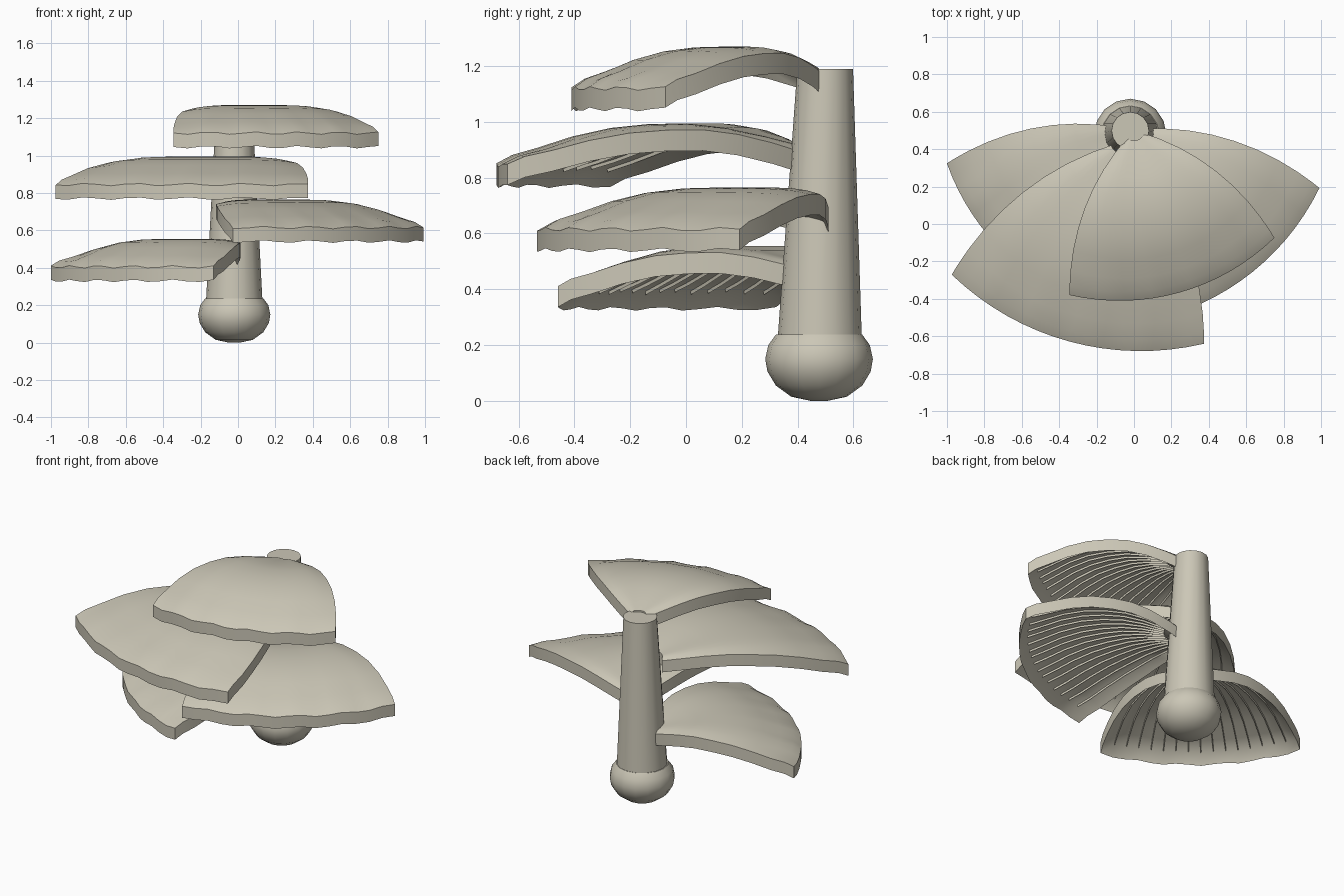
import bpy, bmesh
from math import sin, cos, pi, radians
from mathutils import Vector

if "Cube" in bpy.data.objects:
    bpy.data.objects.remove(bpy.data.objects["Cube"])

COLOUR = (0.60, 0.57, 0.47, 1)
mat = bpy.data.materials.new("pale_beige")
mat.use_nodes = True
mat.diffuse_color = COLOUR
bsdf = next(n for n in mat.node_tree.nodes if n.type == "BSDF_PRINCIPLED")
bsdf.inputs["Base Color"].default_value = COLOUR
bsdf.inputs["Roughness"].default_value = 0.8


def finish(bm, name, angle):
    """Turn a bmesh into a shaded object."""
    bmesh.ops.recalc_face_normals(bm, faces=bm.faces)
    mesh = bpy.data.meshes.new(name)
    bm.to_mesh(mesh)
    bm.free()
    mesh.materials.append(mat)
    obj = bpy.data.objects.new(name, mesh)
    bpy.context.collection.objects.link(obj)
    bpy.ops.object.select_all(action="DESELECT")
    obj.select_set(True)
    bpy.context.view_layer.objects.active = obj
    bpy.ops.object.shade_smooth_by_angle(angle=radians(angle))
    return obj


def lathe(name, profile, sides, x, y, lean=0):
    """Closed turned shape; lean shifts it back with height."""
    bm = bmesh.new()
    rings = [[bm.verts.new((x + r * cos(2 * pi * i / sides),
                            y + lean * z + r * sin(2 * pi * i / sides), z))
              for i in range(sides)] for r, z in profile]
    for a, b in zip(rings, rings[1:]):
        for i in range(sides):
            j = (i + 1) % sides
            bm.faces.new((a[i], a[j], b[j], b[i]))
    bm.faces.new(rings[0])
    bm.faces.new(rings[-1])
    return finish(bm, name, 40)


# Stem and its rounded foot
lathe("stem", [(0.152, 0.2), (0.1, 1.19)], 16, -0.02, 0.475, 0.02)
lathe("stem_bulb", [(0.03, 0), (0.1, 0.015), (0.155, 0.055), (0.185, 0.105),
                    (0.193, 0.15), (0.182, 0.2), (0.155, 0.237)], 16, -0.02, 0.477)

# Height of the cap's top surface (below its peak) along the radius
PROFILE = [(0.06, -0.07), (0.15, -0.045), (0.28, -0.015), (0.4, 0), (0.52, -0.003),
           (0.64, -0.017), (0.76, -0.048), (0.87, -0.09), (0.95, -0.118), (1, -0.15)]
COLUMNS = 16


def fan_cap(name, apex, peak, turn, size):
    """Fan-shaped bracket with a lip and radial gills beneath."""
    bm = bmesh.new()
    rows = len(PROFILE)

    def point(i, j, drop=0, shift=0):
        t, z = PROFILE[j]
        u = 2 * i / COLUMNS - 1
        a = radians(turn + u * (60 - 23 * t)) + shift
        r = t * size * (0.9 + 0.045 * u * u)
        z -= 0.025 * u ** 6 * (1 - t ** 3)
        z += 0.007 * t ** 6 * sin(i * 1.9 + turn)
        return Vector((apex[0] + r * sin(a), apex[1] - r * cos(a), peak + z - drop))

    def border(i, j):
        return i in (0, COLUMNS) or j in (0, rows - 1)

    top = [[bm.verts.new(point(i, j)) for j in range(rows)] for i in range(COLUMNS + 1)]
    low = [[bm.verts.new(point(i, j, 0.075 if border(i, j) else 0.04))
            for j in range(rows)] for i in range(COLUMNS + 1)]
    # Upper and lower skins
    for grid in (top, low):
        for i in range(COLUMNS):
            for j in range(rows - 1):
                bm.faces.new((grid[i][j], grid[i + 1][j],
                              grid[i + 1][j + 1], grid[i][j + 1]))
    # Rim walls
    for j in range(rows - 1):
        for i in (0, COLUMNS):
            bm.faces.new((top[i][j], top[i][j + 1], low[i][j + 1], low[i][j]))
    for i in range(COLUMNS):
        for j in (0, rows - 1):
            bm.faces.new((top[i][j], top[i + 1][j], low[i + 1][j], low[i][j]))
    # Gill ridges
    for i in range(1, COLUMNS):
        strip = []
        for j in range(1, rows - 1):
            half = 0.004 / (PROFILE[j][0] * size)
            strip.append([bm.verts.new(point(i, j, d, s))
                          for d, s in ((0.035, -half), (0.052, 0), (0.035, half))])
        for a, b in zip(strip, strip[1:]):
            for k in range(3):
                m = (k + 1) % 3
                bm.faces.new((a[k], a[m], b[m], b[k]))
        bm.faces.new(strip[0])
        bm.faces.new(strip[-1])
    return finish(bm, name, 40)


# Four staggered brackets, highest first
fan_cap("top_cap", (0, 0.5), 1.27, 15.6, 1.0)
fan_cap("upper_cap", (-0.055, 0.44), 0.995, -15.3, 1.23)
fan_cap("middle_cap", (0, 0.505), 0.765, 35.5, 1.1)
fan_cap("lower_cap", (-0.045, 0.51), 0.555, -42, 1.03)
